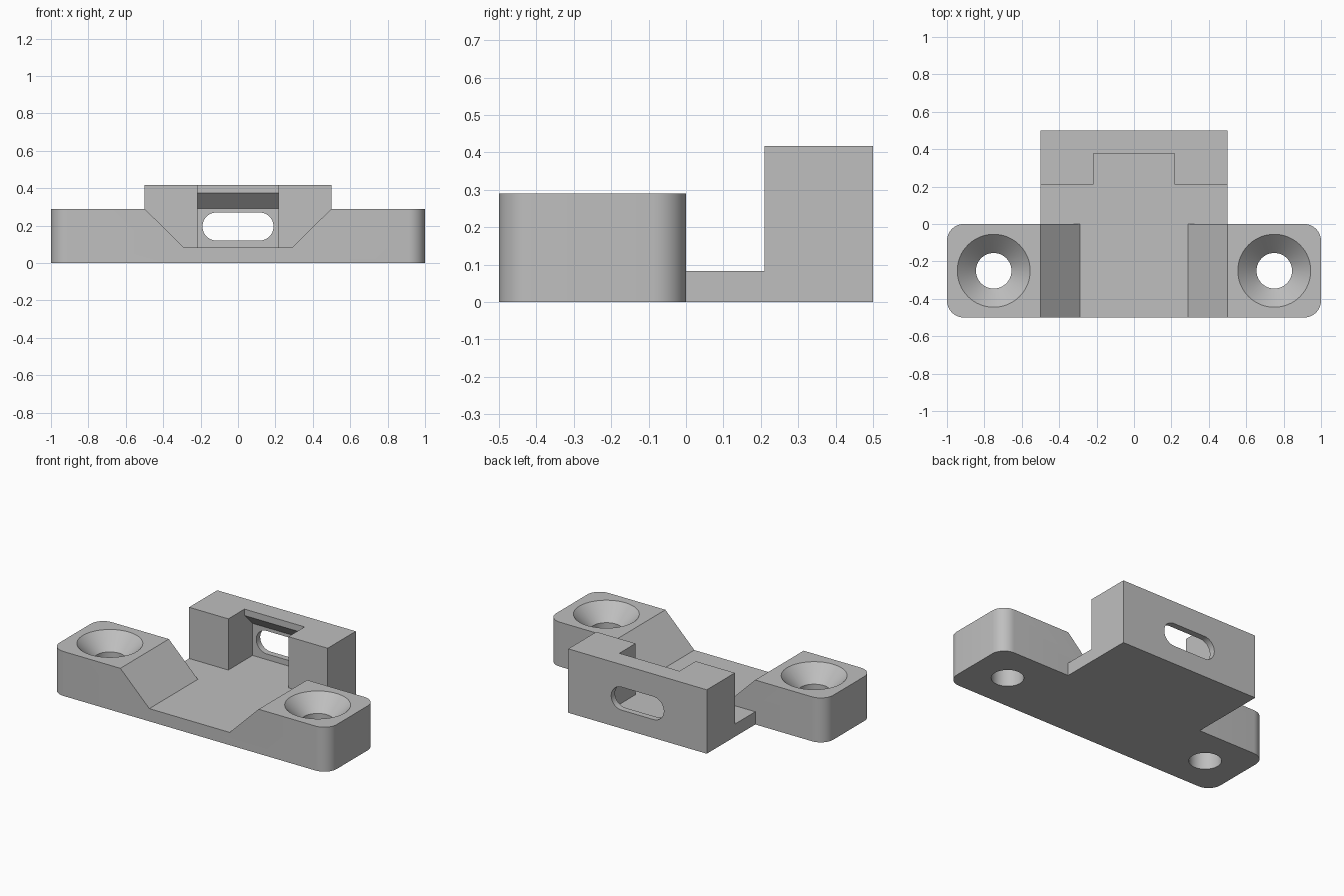
import bpy, bmesh, math
from mathutils import Vector

if "Cube" in bpy.data.objects:
    bpy.data.objects.remove(bpy.data.objects["Cube"], do_unlink=True)

WING_H, FLOOR_H, BLOCK_H = 0.29, 0.083, 0.417

grey = bpy.data.materials.new("plain grey")
grey.use_nodes = True
colour = (0.52, 0.52, 0.52, 1)
grey.diffuse_color = colour
grey.node_tree.nodes["Principled BSDF"].inputs["Base Color"].default_value = colour


def prism(name, outline, place, along):
    """Extrude a 2D outline, placed in space by a function, along a vector."""
    bm = bmesh.new()
    face = bm.faces.new([bm.verts.new(place(a, b)) for a, b in outline])
    new = bmesh.ops.extrude_face_region(bm, geom=[face])["geom"]
    bmesh.ops.translate(bm, vec=Vector(along),
                        verts=[v for v in new if isinstance(v, bmesh.types.BMVert)])
    return finish(name, bm)


def finish(name, bm):
    bmesh.ops.recalc_face_normals(bm, faces=bm.faces)
    mesh = bpy.data.meshes.new(name)
    bm.to_mesh(mesh)
    bm.free()
    mesh.materials.append(grey)
    obj = bpy.data.objects.new(name, mesh)
    bpy.context.collection.objects.link(obj)
    return obj


def rounded(w, h, r, steps):
    """Rectangle outline with rounded corners, centred on the origin."""
    pts = []
    for i, (sx, sy) in enumerate([(1, 1), (-1, 1), (-1, -1), (1, -1)]):
        for k in range(steps + 1):
            t = math.pi / 2 * (i + k / steps)
            pts.append((sx * (w / 2 - r) + r * math.cos(t),
                        sy * (h / 2 - r) + r * math.sin(t)))
    return pts


def lathe(name, profile, centre, sides=64):
    """Closed solid of revolution from (radius, z) points."""
    bm = bmesh.new()
    rings = [[bm.verts.new((centre[0] + r * math.cos(math.tau * k / sides),
                            centre[1] + r * math.sin(math.tau * k / sides), z))
              for k in range(sides)] for r, z in profile]
    for low, high in zip(rings, rings[1:]):
        for k in range(sides):
            n = (k + 1) % sides
            bm.faces.new((low[k], low[n], high[n], high[k]))
    bm.faces.new(rings[0])
    bm.faces.new(rings[-1])
    return finish(name, bm)


def combine(target, other, operation):
    mod = target.modifiers.new(operation.lower(), "BOOLEAN")
    mod.object, mod.operation, mod.solver = other, operation, "EXACT"
    bpy.context.view_layer.objects.active = target
    bpy.ops.object.modifier_apply(modifier=mod.name)
    bpy.data.objects.remove(other, do_unlink=True)


# Base bar with rounded upright corners
bracket = prism("mounting_bracket", rounded(2, 0.5, 0.09, 10),
                lambda a, b: (a, b - 0.25, 0), (0, 0, WING_H))

# Flared channel across the middle of the bar
channel = [(-0.29, FLOOR_H), (0.29, FLOOR_H), (0.6, 0.39), (-0.6, 0.39)]
combine(bracket, prism("channel_cutter", channel,
                       lambda a, b: (a, -0.6, b), (0, 0.8, 0)), "DIFFERENCE")

# Countersunk screw holes
for side in (-1, 1):
    hole = [(0.095, -0.1), (0.095, 0.19), (0.195, WING_H), (0.195, 0.4)]
    combine(bracket, lathe("screw_hole_cutter", hole, (side * 0.75, -0.25)), "DIFFERENCE")

# Floor plate and raised rear block
step = [(0, 0), (0.5, 0), (0.5, BLOCK_H), (0.21, BLOCK_H), (0.21, FLOOR_H), (0, FLOOR_H)]
rear = prism("rear_block", step, lambda a, b: (-0.5, a, b), (1, 0, 0))

# Notch in the block with an undercut lip
notch = [(0.1, FLOOR_H), (0.46, FLOOR_H), (0.46, 0.292), (0.377, 0.375), (0.377, 0.5), (0.1, 0.5)]
combine(rear, prism("notch_cutter", notch, lambda a, b: (-0.217, a, b), (0.434, 0, 0)), "DIFFERENCE")

# Rounded slot through the thin back wall
combine(rear, prism("slot_cutter", rounded(0.38, 0.15, 0.0749, 12),
                    lambda a, b: (a, 0.4, b + 0.195), (0, 0.2, 0)), "DIFFERENCE")
combine(bracket, rear, "UNION")

# Smooth the round surfaces, keep the edges sharp
bpy.ops.object.select_all(action="DESELECT")
bracket.select_set(True)
bpy.context.view_layer.objects.active = bracket
bpy.ops.object.shade_smooth_by_angle(angle=math.radians(30))
